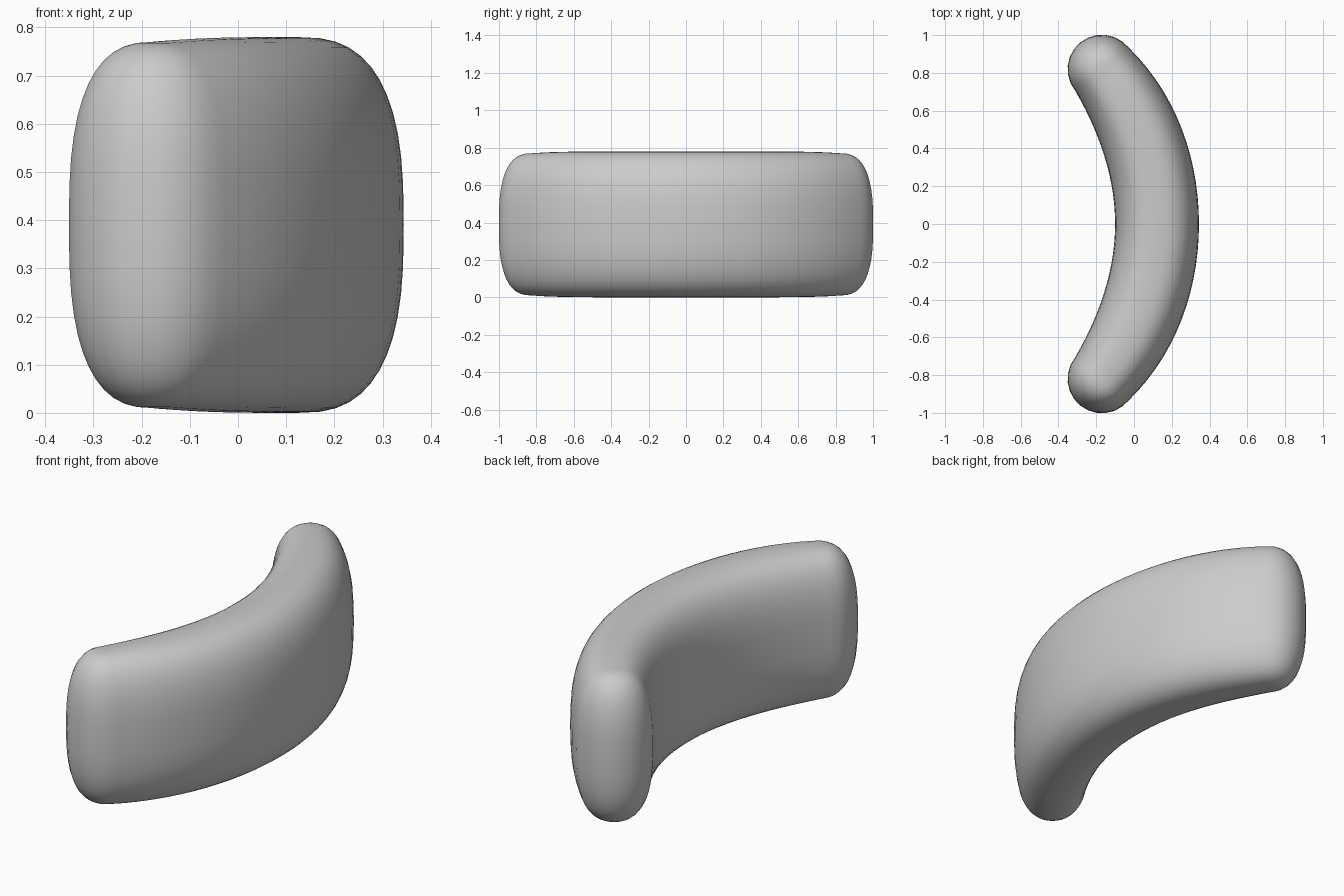
import bpy, bmesh
from math import sin, cos, pi, radians

if "Cube" in bpy.data.objects:
    bpy.data.objects.remove(bpy.data.objects["Cube"])

SPINE_R, SPINE_CX = 1.297, -1.175   # arc the cushion bends along (top view)
END = radians(39.2)
HALF_H = 0.39
N_SIDE, N_CAP, N_LEVEL = 28, 12, 24


def outline():
    """Loop of (arc angle, offset direction) around the bent cushion, top view."""
    loop = []
    for i in range(N_SIDE + 1):                      # outer side
        a = -END + 2 * END * i / N_SIDE
        loop.append((a, a))
    for i in range(1, N_CAP):                        # cap at +y
        loop.append((END, END + pi * i / N_CAP))
    for i in range(N_SIDE + 1):                      # inner side
        a = END - 2 * END * i / N_SIDE
        loop.append((a, a + pi))
    for i in range(1, N_CAP):                        # cap at -y
        loop.append((-END, -END + pi + pi * i / N_CAP))
    return loop


def place(a, d, level):
    """Point on the surface: superellipse section, slimmer towards the ends."""
    n = 2 / 2.7
    f = max(cos(level), 0) ** n
    h = abs(sin(level)) ** n * (1 if level > 0 else -1)
    t = abs(a) / END
    r = (0.222 - 0.04 * t ** 3) * f
    x = SPINE_CX + SPINE_R * cos(a) + r * cos(d)
    y = SPINE_R * sin(a) + r * sin(d)
    return x, y, HALF_H + HALF_H * (1 - 0.025 * t ** 6) * h


# Curved cushion: stacked outlines that close onto the spine at top and bottom
bm = bmesh.new()
loop = outline()
rings = [[bm.verts.new(place(a, d, -pi / 2 + pi * k / N_LEVEL)) for a, d in loop]
         for k in range(N_LEVEL + 1)]
for low, high in zip(rings, rings[1:]):
    for i in range(len(loop)):
        j = (i + 1) % len(loop)
        bm.faces.new((low[i], low[j], high[j], high[i]))
bmesh.ops.remove_doubles(bm, verts=bm.verts, dist=0.0005)
bmesh.ops.recalc_face_normals(bm, faces=bm.faces)
for face in bm.faces:
    face.smooth = True

mesh = bpy.data.meshes.new("curved_cushion")
bm.to_mesh(mesh)
bm.free()
cushion = bpy.data.objects.new("curved_cushion", mesh)
bpy.context.collection.objects.link(cushion)
